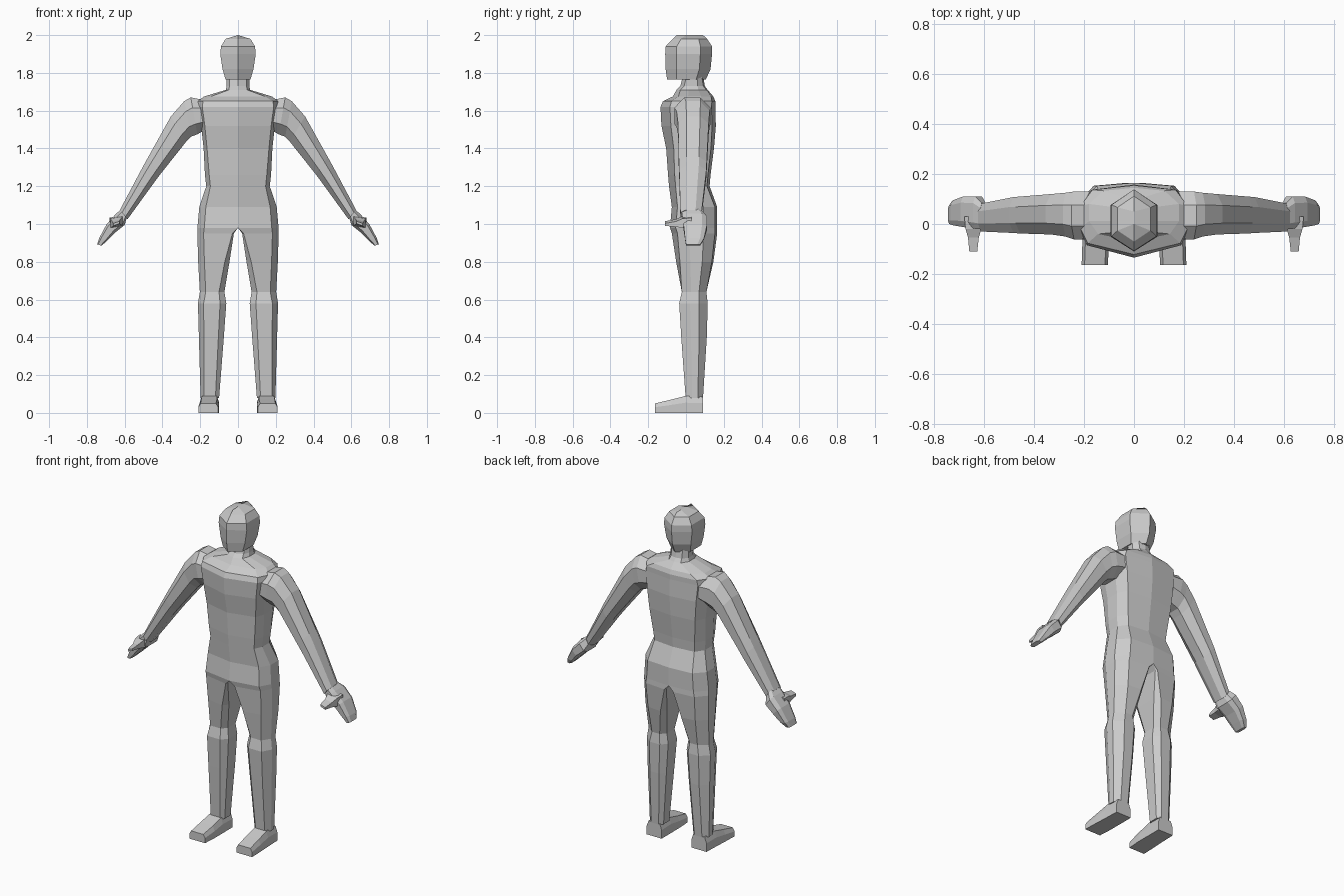
import bpy, bmesh
from mathutils import Vector

grey = bpy.data.materials.new("light grey")
grey.diffuse_color = (0.6, 0.6, 0.6, 1)


def loft(name, rings, closed=True, cap_start=True, cap_end=True):
    """Skin a list of equal-length rings and mirror the result across x = 0."""
    bm = bmesh.new()
    rows = [[bm.verts.new(p) for p in r] for r in rings]
    n = len(rows[0])
    for a, b in zip(rows, rows[1:]):
        for i in range(n if closed else n - 1):
            j = (i + 1) % n
            bm.faces.new((a[i], a[j], b[j], b[i]))
    if cap_start:
        bm.faces.new(rows[0])
    if cap_end:
        bm.faces.new(rows[-1])
    bmesh.ops.remove_doubles(bm, verts=bm.verts, dist=0.0005)
    bmesh.ops.recalc_face_normals(bm, faces=bm.faces)
    me = bpy.data.meshes.new(name)
    bm.to_mesh(me)
    bm.free()
    me.materials.append(grey)
    ob = bpy.data.objects.new(name, me)
    bpy.context.collection.objects.link(ob)
    mod = ob.modifiers.new("mirror", 'MIRROR')
    mod.merge_threshold = 0.0005
    return ob


def body_ring(z, xi, xo, f, b, ci, co, tilt):
    """Horizontal section: inner/outer x, front/back y, chamfers, and backward slant."""
    w, m = xo - xi, (b - f)
    return [(xi, f + ci * m, z), (xi + ci * w, f, z),
            (xo - co * w, f + tilt, z), (xo, f + 0.38 * m, z),
            (xo, b - 0.3 * m, z), (xo - 1.6 * co * w, b - 0.4 * tilt, z),
            (xi + ci * w, b, z), (xi, b - ci * m, z)]


def limb_ring(t, u, f, b, c=0.28):
    """Section from top point t to bottom point u (x, z), between y = f and y = b."""
    pts = []
    for s, k in ((0, c), (c, 0), (1 - c, 0), (1, c), (1, 1 - c), (1 - c, 1), (c, 1), (0, 1 - c)):
        pts.append((t[0] + (u[0] - t[0]) * s, f + (b - f) * k, t[1] + (u[1] - t[1]) * s))
    return pts


# Torso with neck
hip = (0.98, 0, 0.215, -0.085, 0.165, 0, 0.17, 0.03)
torso = [hip,
         (1.09, 0, 0.205, -0.075, 0.165, 0, 0.17, 0.03),
         (1.20, 0, 0.168, -0.09, 0.125, 0, 0.13, 0.035),
         (1.26, 0, 0.175, -0.095, 0.13, 0, 0.13, 0.035),
         (1.40, 0, 0.182, -0.105, 0.148, 0, 0.10, 0.04),
         (1.52, 0, 0.195, -0.13, 0.158, 0, 0.10, 0.05),
         (1.62, 0, 0.215, -0.135, 0.155, 0, 0.12, 0.05),
         (1.65, 0, 0.215, -0.122, 0.155, 0, 0.14, 0.045),
         (1.675, 0, 0.18, -0.07, 0.145, 0, 0.2, 0.03),
         (1.71, 0, 0.065, -0.05, 0.115, 0, 0.25, 0.02),
         (1.73, 0, 0.06, -0.03, 0.10, 0, 0.25, 0.02),
         (1.79, 0, 0.06, -0.015, 0.09, 0, 0.25, 0.02)]
loft("torso", [body_ring(*r) for r in torso], closed=False, cap_start=False)

# Legs
legs = [hip,
        (0.95, 0.022, 0.215, -0.075, 0.165, 0.04, 0.17, 0.03),
        (0.80, 0.045, 0.211, -0.052, 0.145, 0.15, 0.2, 0.02),
        (0.64, 0.072, 0.202, -0.022, 0.108, 0.22, 0.24, 0.0),
        (0.58, 0.062, 0.212, -0.036, 0.115, 0.22, 0.2, 0.0),
        (0.40, 0.075, 0.207, -0.025, 0.11, 0.22, 0.2, 0.0),
        (0.08, 0.1, 0.198, -0.002, 0.09, 0.2, 0.18, 0.0)]
loft("legs", [body_ring(*r) for r in legs], cap_start=False)

# Feet: wedge running from heel to toe
feet = [(0.09, 0.1, 0.2, 0.085), (-0.002, 0.1, 0.203, 0.09),
        (-0.08, 0.1, 0.207, 0.07), (-0.165, 0.105, 0.21, 0.05)]
loft("feet", [[(a, y, 0), (b, y, 0), (b, y, h * 0.6), (b - 0.012, y, h),
               (a + 0.012, y, h), (a, y, h * 0.6)] for y, a, b, h in feet])

# Arms
arms = [((0.17, 1.655), (0.17, 1.50), -0.06, 0.13),
        ((0.25, 1.67), (0.215, 1.475), -0.062, 0.13),
        ((0.285, 1.65), (0.25, 1.462), -0.05, 0.125),
        ((0.355, 1.57), (0.275, 1.435), -0.042, 0.12),
        ((0.475, 1.355), (0.41, 1.265), -0.038, 0.11),
        ((0.50, 1.31), (0.44, 1.225), -0.036, 0.108),
        ((0.625, 1.075), (0.585, 1.025), -0.03, 0.082)]
loft("arms", [limb_ring(*r) for r in arms])

# Hands
hands = [((0.615, 1.08), (0.59, 1.03), -0.02, 0.085),
         ((0.645, 1.055), (0.6, 0.995), -0.02, 0.11),
         ((0.695, 1.0), (0.65, 0.955), -0.012, 0.11),
         ((0.735, 0.925), (0.69, 0.915), -0.005, 0.095),
         ((0.746, 0.892), (0.722, 0.885), 0.0, 0.075)]
loft("hands", [limb_ring(*r, 0.2) for r in hands])

# Thumbs, pointing forward
thumbs = [(0.03, 0.61, 0.68, 0.985, 1.045), (-0.02, 0.612, 0.675, 0.98, 1.04),
          (-0.055, 0.622, 0.665, 0.985, 1.025), (-0.11, 0.628, 0.66, 0.99, 1.015)]
loft("thumbs", [[(a, y, h), (b, y, h - 0.012), (b, y, l), (a, y, l + 0.012)]
                for y, a, b, l, h in thumbs])

# Head: six-sided with ridges at face and back
head = [(1.765, 0.066, -0.1, 0.105), (1.82, 0.082, -0.108, 0.13), (1.90, 0.094, -0.11, 0.138),
        (1.94, 0.09, -0.108, 0.138), (1.98, 0.066, -0.07, 0.112)]
rings = [[(0, f, z), (w, f + 0.24 * (b - f), z), (w, b - 0.25 * (b - f), z), (0, b, z)]
         for z, w, f, b in head]
rings.append([(0, -0.05, 2.0), (0, 0.0, 2.0), (0, 0.05, 2.0), (0, 0.09, 2.0)])
loft("head", rings, closed=False, cap_end=False)
